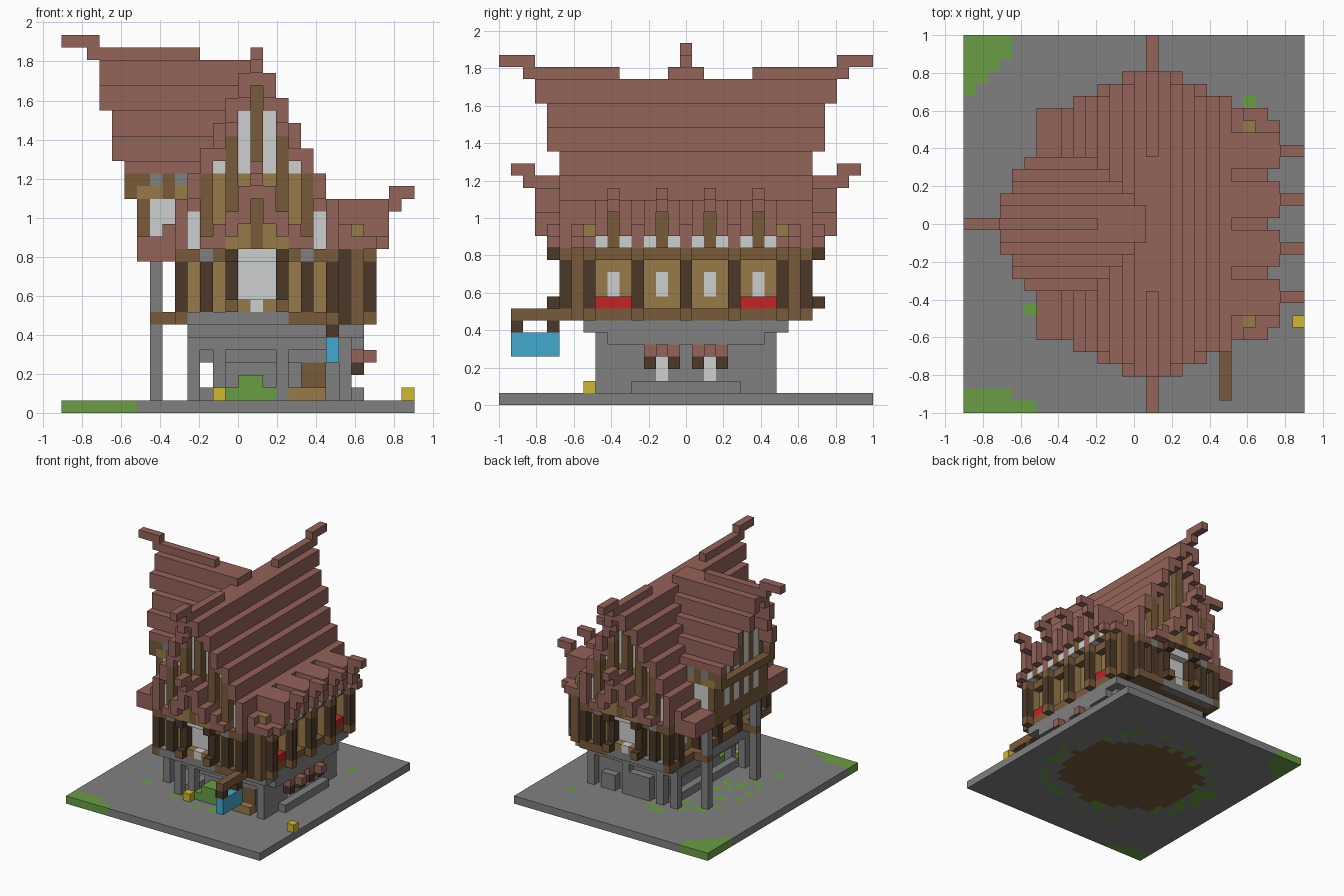
import bpy, bmesh, random
from mathutils import Vector

cube = bpy.data.objects.get("Cube")
if cube:
    bpy.data.objects.remove(cube)

U = 2 / 31                     # one block
MX, MY = 15, 15                # block columns of the two roof ridges
random.seed(4)

PALETTE = {
    "roof_brick": (148, 99, 89), "stone": (128, 128, 128), "light_wood": (151, 122, 74),
    "mid_wood": (121, 91, 59), "dark_wood": (76, 57, 40), "pale_plaster": (206, 208, 207),
    "sign_blue": (67, 169, 207), "flower_red": (194, 35, 38), "grass": (106, 158, 69),
    "lantern_yellow": (208, 184, 46)}
ROOF, STONE, TAN, MID, DARK, PALE, BLUE, RED, GRASS, YELLOW = names = list(PALETTE)
mats = []
for name, rgb in PALETTE.items():
    m = bpy.data.materials.new(name)
    m.use_nodes = True
    col = [((c / 255 + 0.055) / 1.055) ** 2.4 for c in rgb] + [1]
    m.diffuse_color = col
    m.node_tree.nodes["Principled BSDF"].inputs["Base Color"].default_value = col
    mats.append(m)

cells = {}


def fill(part, mat, i, j, k):
    """Fill a block range; each range is one index or (start, end)."""
    r = [range(*v) if isinstance(v, tuple) else (v,) for v in (i, j, k)]
    for a in r[0]:
        for b in r[1]:
            for c in r[2]:
                cells[a, b, c] = (part, mat)


def both(part, mat, i, j, k):
    """Fill at the front and mirrored at the back."""
    fill(part, mat, i, j, k)
    s, e = j if isinstance(j, tuple) else (j, j + 1)
    fill(part, mat, i, (2 * MY + 1 - e, 2 * MY + 1 - s), k)


def sides(c, d):
    return {c - d, c + d}


# Ground slab with grassy corners
fill("ground_slab", STONE, (0, 28), (0, 31), 0)
fill("grass_corner", GRASS, (0, 6), 0, 0)
fill("grass_corner", GRASS, (0, 4), 1, 0)
for n in range(5):
    fill("grass_corner", GRASS, (0, min(4, n + 1)), 26 + n, 0)

# Stone ground floor with recessed porch, steps and stilts
fill("stone_base", STONE, (13, 22), (10, 22), (1, 6))
fill("stone_base", STONE, (11, 22), (9, 22), (4, 6))
fill("stone_base", STONE, (10, 23), (8, 23), 5)
fill("stone_base", STONE, (10, 24), (7, 24), (6, 8))
fill("stone_base", STONE, 22, (9, 22), (1, 5))
fill("stone_base", STONE, 23, (9, 22), 5)
fill("stone_step", STONE, (22, 24), (11, 20), 1)
for i in (10, 12, 17, 22):
    both("stone_pillar", STONE, i, 8, (1, 6))
fill("stone_block", STONE, 11, (9, 22), 1)
fill("stone_block", STONE, (14, 17), 22, (1, 4))
fill("stone_block", STONE, (19, 21), 22, (1, 3))
both("stilt", STONE, 7, 10, (1, 12))

# Ground floor windows with awnings
for c in (13, 17):
    fill("shop_window", PALE, 22, c, (2, 4))
    for j in sides(c, 1):
        fill("awning_bracket", DARK, 23, j, 3)
    fill("awning", ROOF, (22, 24), (c - 1, c + 2), 4)
    fill("awning", ROOF, 24, c, 4)

# Hedge, door and lanterns in the porch
fill("hedge", GRASS, (13, 17), (8, 10), (1, 2))
fill("hedge", GRASS, (14, 16), (8, 10), 2)
fill("porch_step", TAN, (18, 21), 8, 1)
fill("porch_door", MID, (19, 21), 9, (1, 4))
fill("lantern", YELLOW, 12, 7, 1)
fill("lantern", YELLOW, 27, 7, 1)

# Timber upper storey, narrower along the east side
for i, i_floor, j in (((10, 22), (9, 22), (6, 25)), ((22, 23), (22, 24), (7, 24))):
    fill("storey_wall", TAN, i, j, (8, 12))
    fill("storey_floor", MID, i_floor, j, 7)
    fill("storey_beam", MID, i_floor, j, 12)
both("floor_beam", MID, (9, 22), 5, 7)
both("floor_stone", STONE, (10, 18), 5, 7)
both("storey_beam", MID, (9, 22), 5, 12)
for i in (9, 11, 13, 17, 19, 21):
    both("storey_post", DARK, i, 5, (8, 12))
both("storey_post", DARK, 22, 6, (7, 13))
both("storey_post", MID, 23, 6, (7, 13))
for i in (11, 19):
    both("beam_stone", STONE, i, 5, 12)
for i in (13, 17):
    both("beam_end", DARK, i, 4, 12)
    both("log_end", DARK, i, 4, 8)
for j in (7, 11, 15, 19, 23):
    fill("storey_wall", TAN, 23, j, (8, 12))
    fill("storey_beam", MID, 24, j, (7, 13))
    fill("storey_post", DARK, 24, j, (8, 12))
    fill("storey_post", DARK, 9, j, (7, 12))
for j in (9, 13, 17, 21):
    fill("side_window", PALE, 22, j, (9, 11))
    fill("side_window", PALE, 10, j, (9, 11))
for j in (9, 21):
    fill("flower_box", RED, 23, (j - 1, j + 2), 8)
both("gable_window", PALE, (14, 17), 6, (8, 13))
both("gable_window", PALE, (14, 17), 5, 12)
both("gable_window", PALE, 15, 5, 8)
for i in sides(MX, 1):
    both("window_sill", TAN, i, 5, 8)
both("stilt_tie", MID, (7, 10), 10, 7)

# Main gable infill, striped by distance from the ridge
for d in range(7):
    top = 26 if d == 0 else 27 - 2 * d
    for i in sides(MX, d):
        fill("gable_wall", TAN, i, (6, 25), (13, top))
        both("gable_wall", (MID, PALE, MID, TAN, MID, PALE, MID)[d], i, 6, (13, top))
        if d in (1, 2):
            both("gable_wall", TAN, i, 6, (13, 19))
        if d == 3:
            both("gable_wall", PALE, i, 6, (19, 21))
        if d in (0, 2, 4):
            both("gable_post", MID, i, 5, (13, top))

# West wing under the cross roof
for d in range(6):
    top = 27 if d == 0 else 19 if d == 5 else 28 - 2 * d
    for j in sides(MY, d):
        fill("wing_wall", TAN, (6, 15), j, (12, top))
        fill("wing_wall", (MID, PALE, MID, PALE, MID, MID)[d], 6, j, (14, top))
        fill("wing_floor", MID, 6, j, (12, 14))
fill("wing_beam", MID, 5, (10, 21), 17)
both("wing_beam", MID, (5, 10), 10, 18)
both("wing_beam", TAN, (5, 10), 10, 17)
for i in (5, 8):
    both("wing_beam", MID, i, 10, 17)
for i in (7, 9):
    both("wing_stone", STONE, i, 10, 18)

# Main roof, stepped down from the ridge and stepped in from the gable
for d in range(7):
    j0 = 3 if d < 2 else 4 if d < 4 else 5
    top = 27 if d == 0 else 29 - 2 * d
    low = 13 if d == 6 else top - (1 if d == 0 else 2)
    for i in sides(MX, d):
        fill("main_roof", ROOF, i, (j0, 2 * MY + 1 - j0), (low, top))
        if d:
            fill("main_roof", ROOF, i, (j0 + 1, 2 * MY - j0), top - 3)
for d, top in ((7, 15), (8, 14), (9, 14)):
    fill("main_roof", ROOF, MX + d, (6, 25), (13, top))
    both("main_roof", ROOF, MX - d, (6, 10), (12, top))
both("main_ridge", ROOF, MX, (2, 10), 27)
both("main_ridge", ROOF, MX, (0, 3), 28)
both("wing_wall", PALE, (7, 9), 10, (14, 17))

# Cross roof over the wing
for d in range(6):
    i0 = 3 if d < 3 else 4 if d < 5 else 5
    top = 28 if d == 0 else 30 - 2 * d
    for j in sides(MY, d):
        fill("cross_roof", ROOF, (i0, 15), j, (top - (1 if d in (0, 5) else 2), top))
fill("cross_ridge", ROOF, (2, 11), MY, 28)
fill("cross_ridge", ROOF, (0, 3), MY, 29)

# Small gables at front and back
for d, (lo, top) in enumerate(((17, 18), (15, 18), (14, 16), (13, 15), (13, 14))):
    for i in sides(MX, d):
        both("porch_gable", ROOF, i, (3 if d < 3 else 4, 6), (lo, top))
        if d < 3:
            both("porch_gable_wall", MID if d == 0 else TAN, i, (4, 6), (13, lo))
both("porch_ridge", ROOF, MX, (2, 5), 18)
both("porch_ridge", ROOF, MX, (1, 3), 19)

# Row of dormers along the east eave
for c in (9, 13, 17, 21):
    for j in sides(c, 2):
        fill("dormer_roof", ROOF, (21, 23 if j in (7, 23) else 25), j, (13, 15))
    for j in sides(c, 1):
        fill("dormer_roof", ROOF, (21, 26), j, (14, 17))
        fill("dormer_window", PALE, (22, 25), j, 13)
    fill("dormer_post", MID, (22, 25), c, (13, 16))
    fill("dormer_ridge", ROOF, (21, 27), c, 16)
    fill("dormer_ridge", ROOF, (26, 28), c, 17)
both("eave_corner", ROOF, 25, 7, 13)
both("eave_beam_end", TAN, 23, 7, 14)

# Hanging sign
fill("sign_beam", MID, 21, (1, 6), 7)
for j in (1, 4):
    fill("sign_hanger", DARK, 21, j, 6)
fill("sign_board", BLUE, 21, (1, 5), (4, 6))


def oval(i, j, a, b):
    return ((i - 14) / a) ** 2 + ((j - 15) / b) ** 2


def face_colour(part, mat, i, j, axis, s):
    """Paint cut log ends, the earth below the slab and grass tufts on top."""
    if part == "log_end" and axis == 1:
        return MID
    if part != "ground_slab" or axis != 2:
        return mat
    if s == 0:
        r = oval(i, j, 9, 8) + random.uniform(-0.15, 0.15)
        if r < 1:
            return MID
        return GRASS if r < 1.7 and random.random() < 0.25 else mat
    if (i, j) in ((5, 8), (23, 25)):
        return GRASS
    return GRASS if oval(i, j, 9.5, 10) < 1 and random.random() < 0.17 else mat


# Skin the visible faces of every part
origin = Vector((-14, -15.5, 0))
meshes = {}
for cell, (part, mat) in cells.items():
    if part not in meshes:
        meshes[part] = bmesh.new()
    bm = meshes[part]
    for axis in range(3):
        for s in (0, 1):
            near = list(cell)
            near[axis] += 2 * s - 1
            if tuple(near) in cells:
                continue
            p = Vector(cell) + origin
            p[axis] += s
            a, b = Vector(), Vector()
            a[(axis + 1) % 3] = b[(axis + 2) % 3] = 1
            ring = [p, p + a, p + a + b, p + b]
            f = bm.faces.new([bm.verts.new(v * U) for v in (ring if s else ring[::-1])])
            f.material_index = names.index(face_colour(part, mat, cell[0], cell[1], axis, s))

for part, bm in meshes.items():
    bmesh.ops.remove_doubles(bm, verts=bm.verts, dist=1e-5)
    me = bpy.data.meshes.new(part)
    bm.to_mesh(me)
    bm.free()
    for m in mats:
        me.materials.append(m)
    bpy.context.collection.objects.link(bpy.data.objects.new(part, me))
